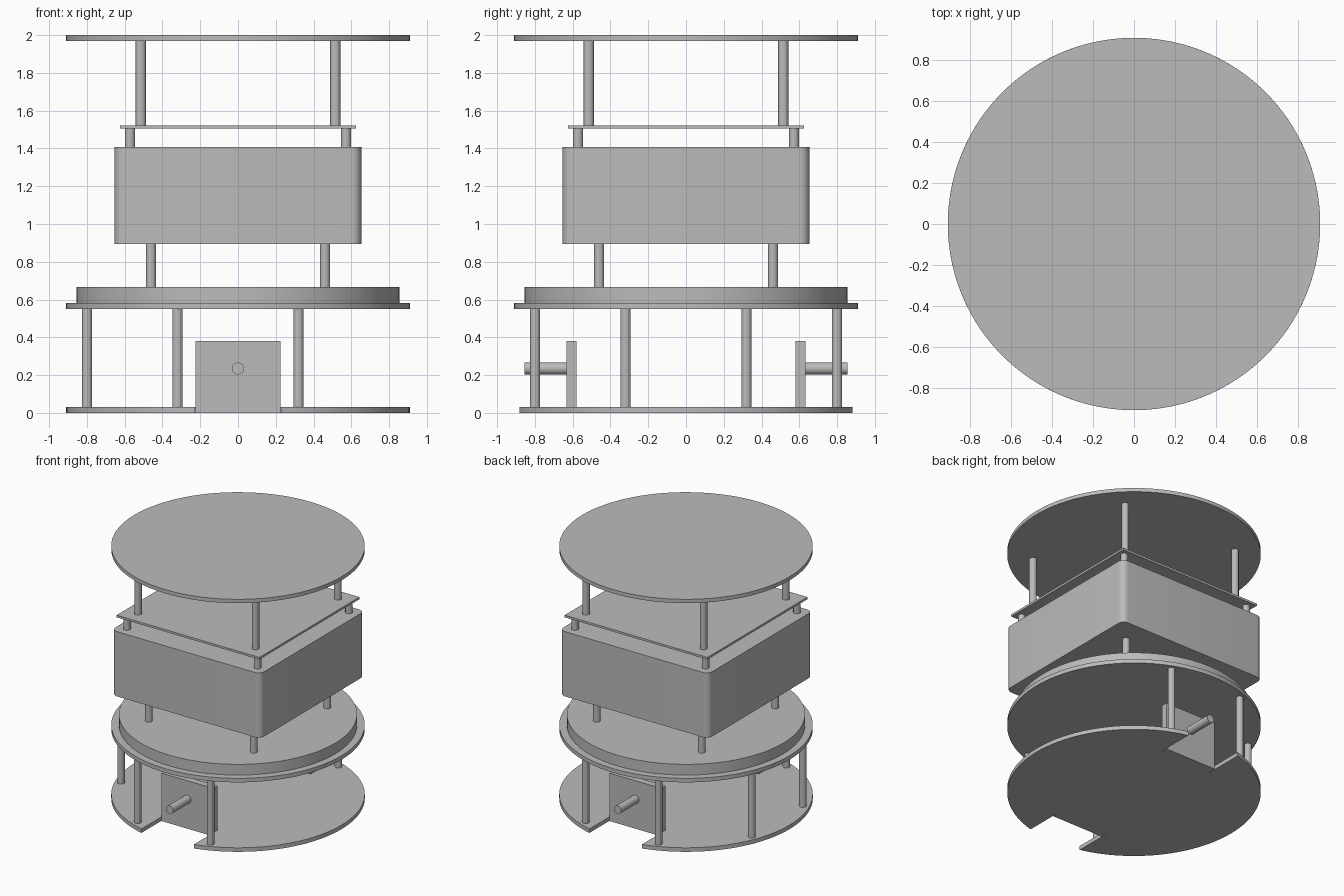
import bpy
import bmesh
from math import sin, cos, pi, asin, radians

cube = bpy.data.objects.get("Cube")
if cube:
    bpy.data.objects.remove(cube, do_unlink=True)

grey = bpy.data.materials.new("plain grey")
grey.use_nodes = True
colour = (0.5, 0.5, 0.5, 1)
grey.diffuse_color = colour
grey.node_tree.nodes["Principled BSDF"].inputs["Base Color"].default_value = colour

PLATE_R = 0.91
POST_R = 0.027


def finish(obj, name):
    obj.name = name
    obj.data.materials.append(grey)
    bpy.ops.object.select_all(action='DESELECT')
    obj.select_set(True)
    bpy.context.view_layer.objects.active = obj
    bpy.ops.object.shade_smooth_by_angle(angle=radians(25))
    return obj


def prism(name, outline, z0, z1):
    """Extrude a flat outline from z0 up to z1."""
    bm = bmesh.new()
    face = bm.faces.new([bm.verts.new((x, y, z0)) for x, y in outline])
    ext = bmesh.ops.extrude_face_region(bm, geom=[face])
    top = [v for v in ext["geom"] if isinstance(v, bmesh.types.BMVert)]
    bmesh.ops.translate(bm, verts=top, vec=(0, 0, z1 - z0))
    bmesh.ops.recalc_face_normals(bm, faces=bm.faces)
    mesh = bpy.data.meshes.new(name)
    bm.to_mesh(mesh)
    bm.free()
    obj = bpy.data.objects.new(name, mesh)
    bpy.context.collection.objects.link(obj)
    return finish(obj, name)


def arc(cx, cy, r, a0, a1, n):
    steps = [a0 + (a1 - a0) * i / n for i in range(n + 1)]
    return [(cx + r * cos(a), cy + r * sin(a)) for a in steps]


def disc(name, r, z0, z1, sides=96, x=0, y=0):
    return prism(name, arc(x, y, r, 0, 2 * pi, sides)[:-1], z0, z1)


def block(name, x, y0, y1, z0, z1):
    return prism(name, [(-x, y0), (x, y0), (x, y1), (-x, y1)], z0, z1)


def posts(name, places, z0, z1):
    for x, y in places:
        disc(name, POST_R, z0, z1, 12, x, y)


def corners(d):
    return [(x, y) for x in (-d, d) for y in (-d, d)]


# Base plate with a notch at the front and back
NOTCH, NOTCH_Y = 0.23, 0.58
half = pi / 2 - asin(NOTCH / PLATE_R)
outline = arc(0, 0, PLATE_R, -half, half, 48)
outline += [(NOTCH, NOTCH_Y), (-NOTCH, NOTCH_Y)]
outline += arc(0, 0, PLATE_R, pi - half, pi + half, 48)
outline += [(-NOTCH, -NOTCH_Y), (NOTCH, -NOTCH_Y)]
prism("base_plate", outline, 0, 0.032)

# Upright motor brackets with shafts pointing outward
for side, s in (("front", -1), ("back", 1)):
    block(side + "_bracket", 0.226, *sorted((s * 0.58, s * 0.632)), 0, 0.38)
    bpy.ops.mesh.primitive_cylinder_add(
        vertices=16, radius=0.032, depth=0.25,
        location=(0, s * 0.73, 0.235), rotation=(pi / 2, 0, 0))
    finish(bpy.context.object, side + "_shaft")

# Lower posts, with none along the +x side
lower = [(x, y) for x in (-0.32, 0.32) for y in (-0.8, 0.8)]
lower += [(-0.8, -0.32), (-0.8, 0.32)]
posts("lower_post", lower, 0.032, 0.55)

# Middle deck
disc("middle_plate", PLATE_R, 0.55, 0.582)
disc("middle_disc", 0.855, 0.582, 0.667)
posts("middle_post", corners(0.46), 0.667, 0.895)

# Main box with rounded upright corners
HALF, ROUND = 0.653, 0.05
c = HALF - ROUND
box = []
for i, (sx, sy) in enumerate([(1, 1), (-1, 1), (-1, -1), (1, -1)]):
    box += arc(sx * c, sy * c, ROUND, i * pi / 2, (i + 1) * pi / 2, 8)
prism("main_box", box, 0.895, 1.408)

# Square board on short spacers
posts("spacer", corners(0.572), 1.408, 1.505)
block("square_board", 0.626, -0.626, 0.626, 1.505, 1.522)

# Top plate on tall posts
posts("upper_post", corners(0.515), 1.522, 1.97)
disc("top_plate", PLATE_R, 1.97, 2.0)
